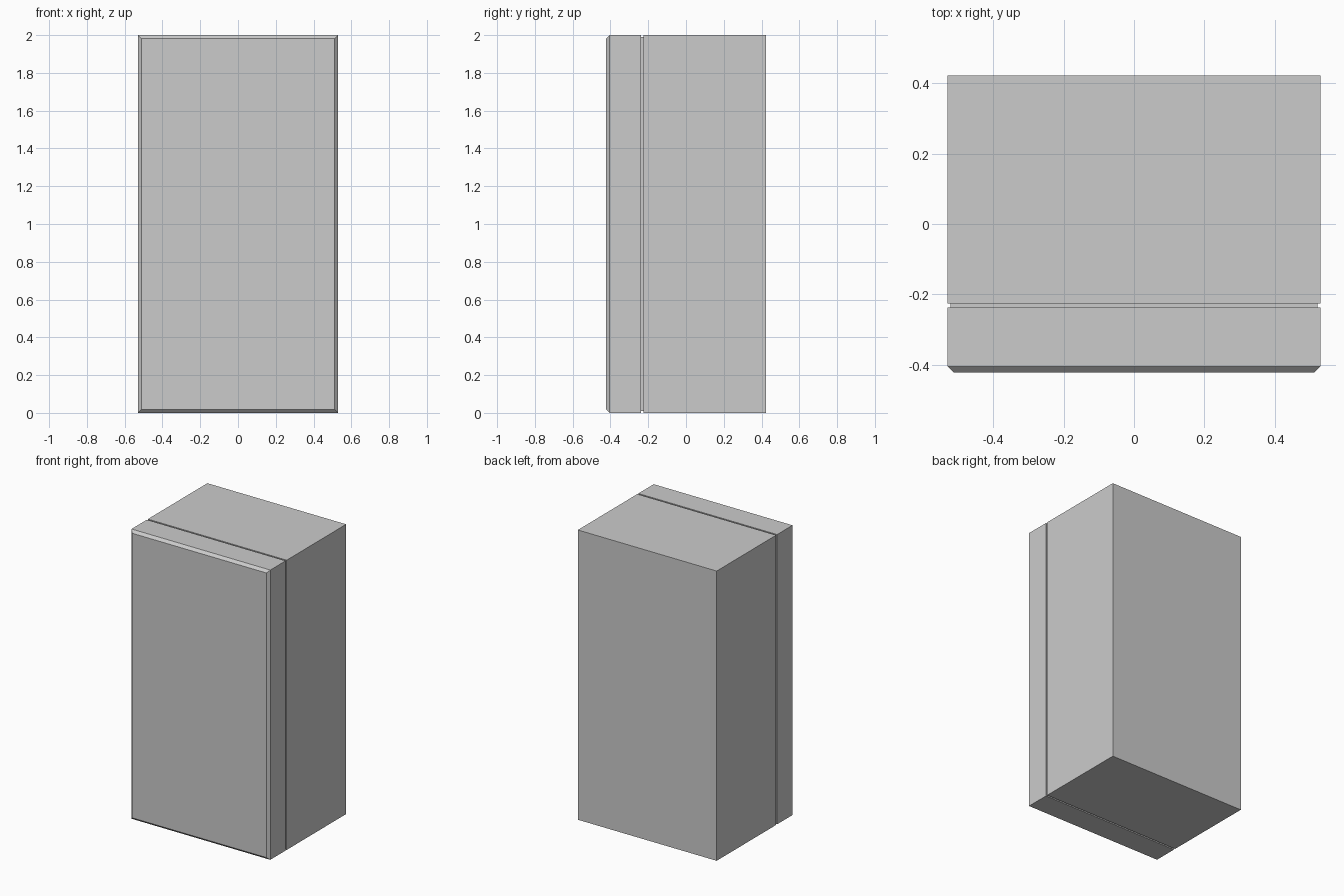
import bpy, bmesh
from mathutils import Vector

if "Cube" in bpy.data.objects:
    bpy.data.objects.remove(bpy.data.objects["Cube"])

W, D, H = 1.06, 0.845, 2.0      # overall size
SEAL_FRONT, SEAL_BACK = -0.237, -0.226
INSET = 0.009                   # groove depth around the seal
CHAMFER = 0.018


def box(name, y0, y1, inset=0.0, front_chamfer=0.0):
    bm = bmesh.new()
    bmesh.ops.create_cube(bm, size=1)
    size = Vector((W - 2 * inset, y1 - y0, H - 2 * inset))
    centre = Vector((0, (y0 + y1) / 2, H / 2))
    for v in bm.verts:
        v.co = v.co * size + centre
    if front_chamfer:
        edges = [e for e in bm.edges if all(v.co.y < centre.y for v in e.verts)]
        bmesh.ops.bevel(bm, geom=edges, offset=front_chamfer, segments=1,
                        affect='EDGES')
    mesh = bpy.data.meshes.new(name)
    bm.to_mesh(mesh)
    bm.free()
    obj = bpy.data.objects.new(name, mesh)
    bpy.context.collection.objects.link(obj)
    return obj


# Main cabinet
box("cabinet", SEAL_BACK, D / 2)
# Recessed seal that forms the groove behind the door
box("door_seal", SEAL_FRONT, SEAL_BACK, inset=INSET)
# Door slab with chamfered front rim
box("door", -D / 2, SEAL_FRONT, front_chamfer=CHAMFER)
